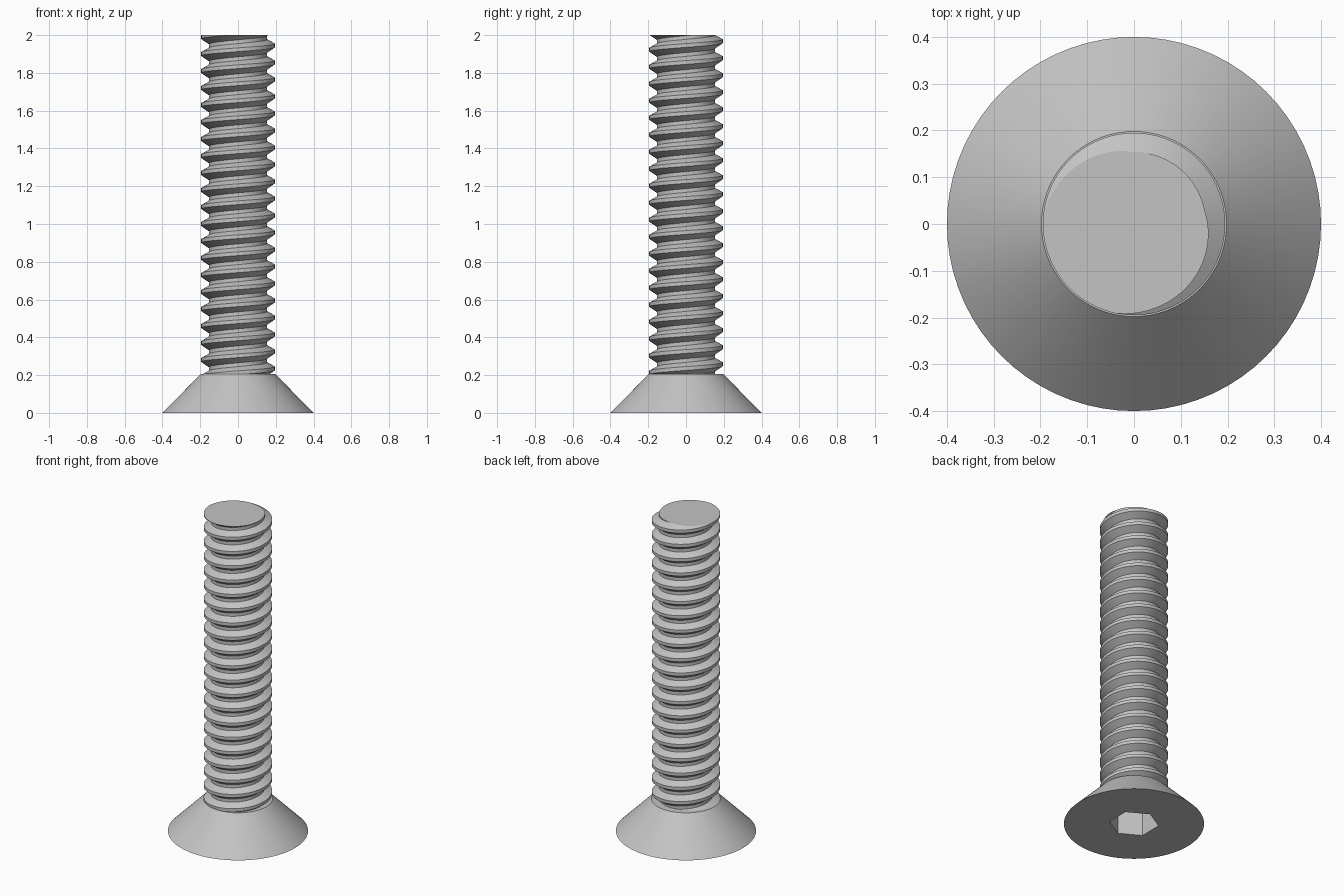
import bpy
import bmesh
from math import cos, sin, pi, radians

cube = bpy.data.objects.get("Cube")
if cube:
    bpy.data.objects.remove(cube, do_unlink=True)

HEIGHT = 2.0
HEAD_HEIGHT = 0.205
PITCH = 0.09
CREST, ROOT = 0.195, 0.154
SEGMENTS = 72

steel = bpy.data.materials.new("steel_grey")
steel.use_nodes = True
steel.diffuse_color = (0.55, 0.55, 0.55, 1)
steel.node_tree.nodes["Principled BSDF"].inputs["Base Color"].default_value = (0.55, 0.55, 0.55, 1)


def finish(obj):
    obj.data.materials.clear()
    obj.data.materials.append(steel)
    bpy.ops.object.select_all(action="DESELECT")
    obj.select_set(True)
    bpy.context.view_layer.objects.active = obj
    bpy.ops.object.shade_smooth_by_angle(angle=radians(25))


# Countersunk head
bpy.ops.mesh.primitive_cone_add(vertices=SEGMENTS, radius1=0.4, radius2=0.198,
                                depth=HEAD_HEIGHT, location=(0, 0, HEAD_HEIGHT / 2))
head = bpy.context.object
head.name = "countersunk_head"

# Hexagonal drive recess, cut up into the underside
bpy.ops.mesh.primitive_cylinder_add(vertices=6, radius=0.142, depth=0.32, location=(0, 0, 0))
cutter = bpy.context.object
cutter.name = "hex_recess_cutter"
cutter.hide_render = True
cut = head.modifiers.new("hex_recess", "BOOLEAN")
cut.operation = "DIFFERENCE"
cut.solver = "EXACT"
cut.object = cutter
bpy.context.view_layer.objects.active = head
bpy.ops.object.modifier_apply(modifier=cut.name)
bpy.data.objects.remove(cutter, do_unlink=True)
finish(head)

# Threaded shank: a helical strip whose turns join into one tube
profile = [(-0.75, ROOT), (-0.53, ROOT), (-0.22, CREST), (0.0, CREST)]
turns = int((HEIGHT - HEAD_HEIGHT) / PITCH) + 5
start = HEIGHT - PITCH * (turns - 2 + 0.5)
bm = bmesh.new()
columns = []
for i in range(turns * SEGMENTS + 1):
    a = 2 * pi * i / SEGMENTS
    z = start + PITCH * i / SEGMENTS
    columns.append([bm.verts.new((r * cos(a), r * sin(a), z + u * PITCH)) for u, r in profile])
for i in range(len(columns) - 1):
    here, ahead = columns[i], columns[i + 1]
    for j in range(len(profile) - 1):
        bm.faces.new((here[j], ahead[j], ahead[j + 1], here[j + 1]))
    k = i + SEGMENTS
    if k + 1 < len(columns):
        bm.faces.new((here[-1], ahead[-1], columns[k + 1][0], columns[k][0]))

# Trim both ends flat and close them
for level, up in ((HEIGHT, 1), (HEAD_HEIGHT - 0.01, -1)):
    bmesh.ops.bisect_plane(bm, geom=bm.verts[:] + bm.edges[:] + bm.faces[:], dist=1e-6,
                           plane_co=(0, 0, level), plane_no=(0, 0, up), clear_outer=True)
rims = [e for e in bm.edges if e.is_boundary]
bmesh.ops.holes_fill(bm, edges=rims, sides=0)
bmesh.ops.recalc_face_normals(bm, faces=bm.faces[:])
mesh = bpy.data.meshes.new("threaded_shank")
bm.to_mesh(mesh)
bm.free()
shank = bpy.data.objects.new("threaded_shank", mesh)
bpy.context.collection.objects.link(shank)
finish(shank)
